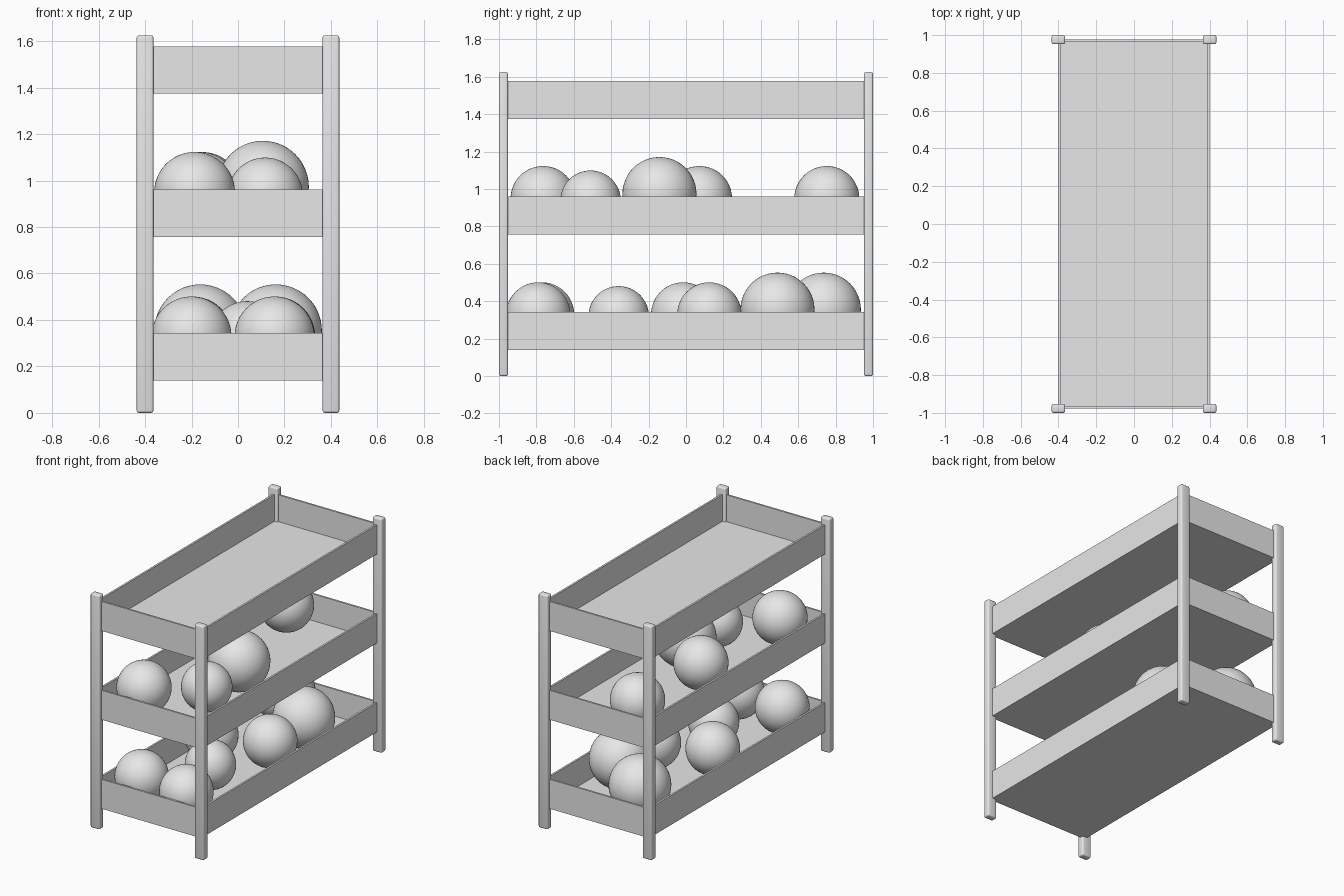
import bpy

cube = bpy.data.objects.get("Cube")
if cube:
    bpy.data.objects.remove(cube, do_unlink=True)

grey = bpy.data.materials.new("light grey")
grey.use_nodes = True
grey.diffuse_color = (0.8, 0.8, 0.8, 1)
grey.node_tree.nodes["Principled BSDF"].inputs["Base Color"].default_value = (0.8, 0.8, 0.8, 1)

HALF_X, HALF_Y = 0.4, 0.976
WALL, FLOOR, TRAY_H = 0.013, 0.018, 0.204
POST_H = 1.625
TRAY_Z = (0.139, 0.757, 1.374)


def finish(name):
    ob = bpy.context.object
    ob.name = name
    ob.data.materials.clear()
    ob.data.materials.append(grey)
    return ob


def box(name, center, size):
    bpy.ops.mesh.primitive_cube_add(size=1, location=center)
    ob = finish(name)
    ob.scale = size
    bpy.ops.object.transform_apply(location=False, rotation=False, scale=True)
    return ob


def ball(name, x, y, z, r):
    bpy.ops.mesh.primitive_uv_sphere_add(segments=48, ring_count=24, radius=r, location=(x, y, z + r))
    bpy.ops.object.shade_smooth()
    finish(name)


# Corner posts with softened edges
for sx, side in ((-1, "right"), (1, "left")):
    for sy, end in ((-1, "front"), (1, "back")):
        post = box(f"post_{end}_{side}", (sx * HALF_X, sy * HALF_Y, POST_H / 2), (0.072, 0.048, POST_H))
        bevel = post.modifiers.new("soft edges", "BEVEL")
        bevel.width = 0.01
        bevel.segments = 3
        bpy.ops.object.shade_smooth()

# Three open trays: floor plus four walls
for level, z in zip(("lower", "middle", "upper"), TRAY_Z):
    box(f"{level}_tray_floor", (0, 0, z + FLOOR / 2), (2 * HALF_X, 2 * HALF_Y, FLOOR))
    mid = z + TRAY_H / 2
    for s, side, end in ((-1, "right", "front"), (1, "left", "back")):
        box(f"{level}_tray_{side}_wall", (s * (HALF_X - WALL / 2), 0, mid), (WALL, 2 * HALF_Y, TRAY_H))
        box(f"{level}_tray_{end}_wall", (0, s * (HALF_Y - WALL / 2), mid),
            (2 * (HALF_X - WALL), WALL, TRAY_H))

# Balls resting in the trays: x, y, radius
lower_balls = (
    (-0.2, -0.77, 0.172), (0.157, -0.79, 0.172), (0.04, -0.36, 0.162), (-0.195, -0.015, 0.172),
    (0.16, 0.125, 0.172), (0.163, 0.489, 0.198), (-0.162, 0.737, 0.198),
)
middle_balls = (
    (-0.187, -0.764, 0.174), (0.117, -0.51, 0.162), (0.107, -0.142, 0.198),
    (-0.165, 0.072, 0.174), (-0.155, 0.753, 0.174),
)
for level, z, balls in (("lower", TRAY_Z[0], lower_balls), ("middle", TRAY_Z[1], middle_balls)):
    for i, (x, y, r) in enumerate(balls):
        ball(f"{level}_ball_{i + 1}", x, y, z + FLOOR, r)
